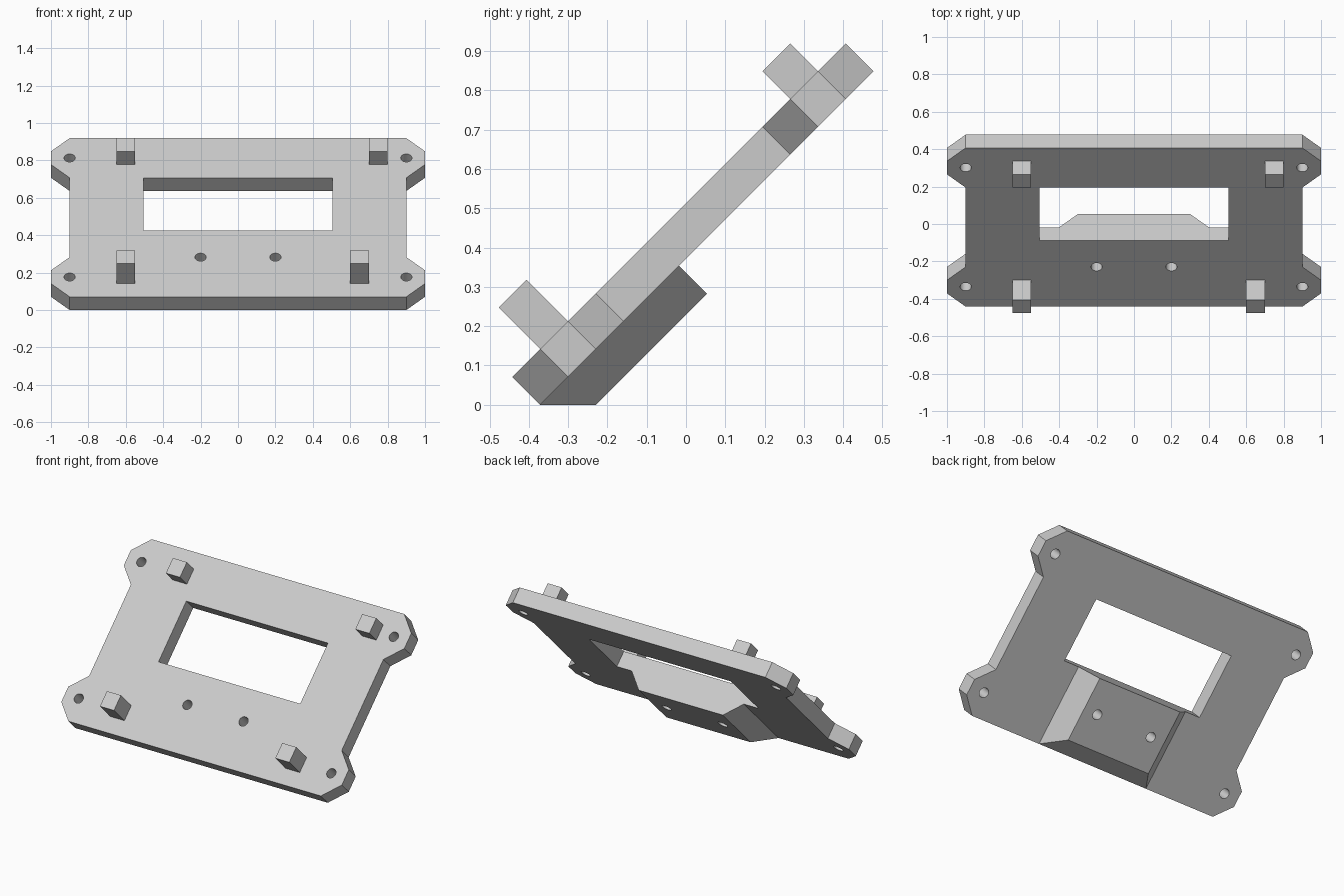
import bpy, bmesh, math
from mathutils import Matrix

cube = bpy.data.objects.get("Cube")
if cube:
    bpy.data.objects.remove(cube, do_unlink=True)

# Parts are drawn flat (x across, y up the slope, z out of the plate), then tilted
TILT = Matrix.Translation((0, -0.371, 0)) @ Matrix.Rotation(math.radians(45), 4, 'X')
THICK = 0.1

grey = bpy.data.materials.new("light_grey")
grey.use_nodes = True
colour = (0.6, 0.6, 0.6, 1)
grey.diffuse_color = colour
grey.node_tree.nodes["Principled BSDF"].inputs["Base Color"].default_value = colour


def prism(name, low, high, z0, z1):
    """Solid between two matching outlines."""
    bm = bmesh.new()
    a = [bm.verts.new((x, y, z0)) for x, y in low]
    b = [bm.verts.new((x, y, z1)) for x, y in high]
    bm.faces.new(a)
    bm.faces.new(b)
    n = len(a)
    for i in range(n):
        j = (i + 1) % n
        bm.faces.new((a[i], a[j], b[j], b[i]))
    bmesh.ops.recalc_face_normals(bm, faces=bm.faces)
    mesh = bpy.data.meshes.new(name)
    bm.to_mesh(mesh)
    bm.free()
    mesh.materials.append(grey)
    obj = bpy.data.objects.new(name, mesh)
    obj.matrix_world = TILT
    bpy.context.collection.objects.link(obj)
    return obj


def rect(x0, x1, y0, y1):
    return [(x0, y0), (x1, y0), (x1, y1), (x0, y1)]


def circle(cx, cy, r=0.03, n=32):
    turn = [2 * math.pi * i / n for i in range(n)]
    return [(cx + r * math.cos(t), cy + r * math.sin(t)) for t in turn]


def cut(obj, outline, name):
    cutter = prism(name, outline, outline, -0.3, 0.3)
    cutter.hide_render = True
    cutter.hide_set(True)
    mod = obj.modifiers.new(name, 'BOOLEAN')
    mod.operation = 'DIFFERENCE'
    mod.solver = 'EXACT'
    mod.object = cutter
    return cutter


# Plate with four chamfered corner ears
right = [(0.9, 0), (1, 0.1), (1, 0.2), (0.9, 0.3),
         (0.9, 0.9), (1, 1.0), (1, 1.1), (0.9, 1.2)]
outline = right + [(-x, y) for x, y in reversed(right)]
plate = prism("plate", outline, outline, 0, THICK)

# Tapered block behind the lower half
block = prism("rear_block", rect(-0.3, 0.3, 0.1, 0.5), rect(-0.4, 0.4, 0, 0.5), -0.1, 0)

# Window, ear holes and the two holes through plate and block
cutters = [cut(plate, rect(-0.505, 0.505, 0.5, 0.9), "window_cutter")]
for side in (-1, 1):
    for y in (0.15, 1.05):
        cutters.append(cut(plate, circle(side * 0.9, y), "ear_hole_cutter"))
    for part in (plate, block):
        cutters.append(cut(part, circle(side * 0.2, 0.3), "screw_hole_cutter"))

# Bake the cuts and drop the cutters
bpy.context.view_layer.update()
graph = bpy.context.evaluated_depsgraph_get()
for part in (plate, block):
    baked = bpy.data.meshes.new_from_object(part.evaluated_get(graph))
    part.modifiers.clear()
    part.data = baked
for c in cutters:
    bpy.data.objects.remove(c, do_unlink=True)

# Square pegs on the front
for name, x, y, height in (("lower_right_peg", -0.6, 0.15, 0.15),
                           ("lower_left_peg", 0.65, 0.15, 0.15),
                           ("upper_right_peg", -0.6, 1.05, 0.1),
                           ("upper_left_peg", 0.75, 1.05, 0.1)):
    base = rect(x - 0.05, x + 0.05, y - 0.05, y + 0.05)
    prism(name, base, base, THICK, THICK + height)
